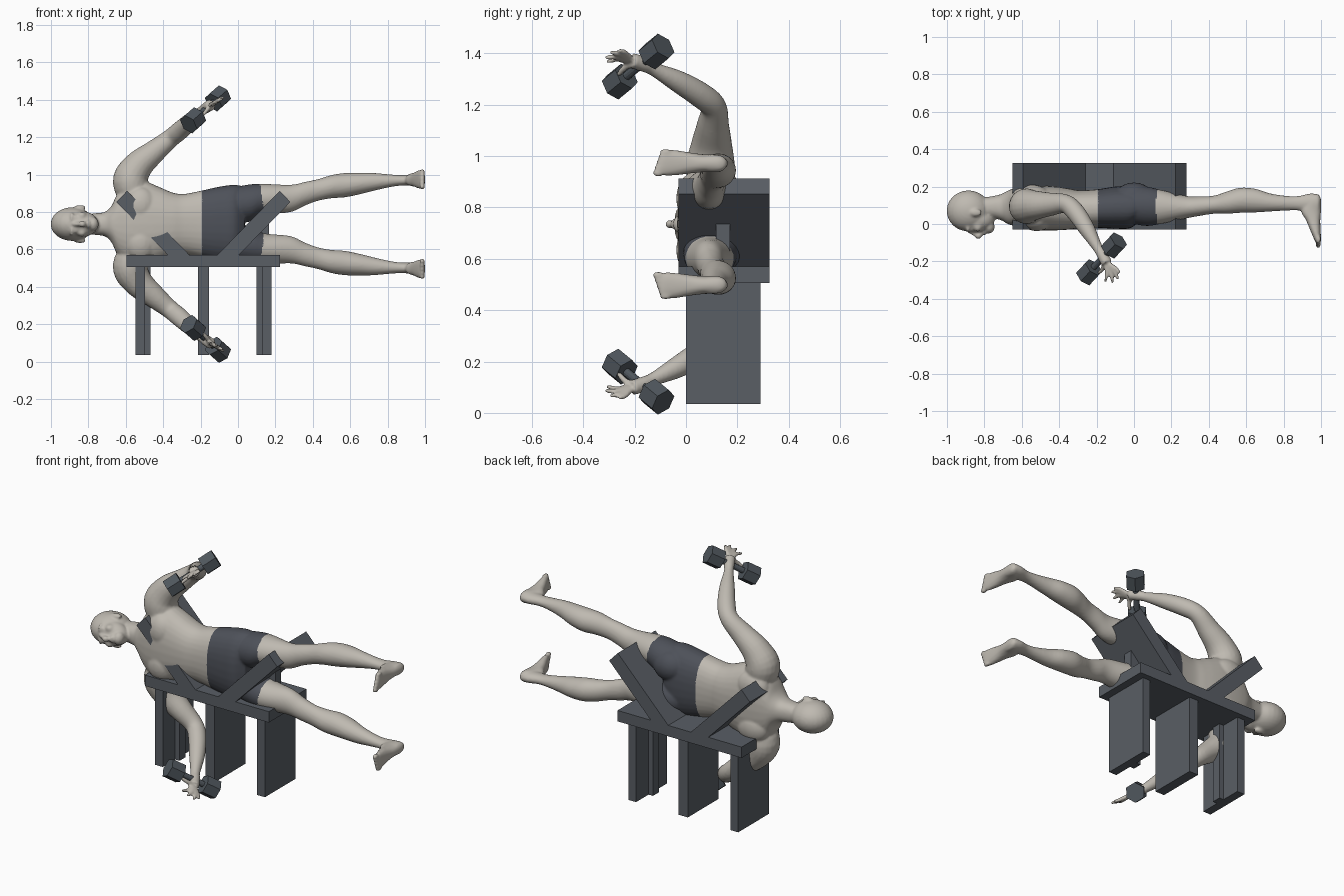
import bpy, bmesh, math
from mathutils import Vector, Matrix

if "Cube" in bpy.data.objects:
    bpy.data.objects.remove(bpy.data.objects["Cube"])

MID = 0.735  # height of the body's plane of symmetry


def material(name, rgb):
    m = bpy.data.materials.new(name)
    m.use_nodes = True
    m.diffuse_color = (*rgb, 1)
    m.node_tree.nodes["Principled BSDF"].inputs["Base Color"].default_value = (*rgb, 1)
    return m


SKIN = material("pale skin", (0.52, 0.49, 0.44))
SHORTS = material("dark shorts", (0.075, 0.082, 0.1))
BENCH = material("slate bench", (0.1, 0.112, 0.13))
IRON = material("iron grey", (0.08, 0.095, 0.11))


def add_object(name, bm, mat):
    me = bpy.data.meshes.new(name)
    bmesh.ops.recalc_face_normals(bm, faces=bm.faces)
    bm.to_mesh(me)
    bm.free()
    me.materials.append(mat)
    ob = bpy.data.objects.new(name, me)
    bpy.context.collection.objects.link(ob)
    return ob


def resample(rows, steps=5):
    """Catmull-Rom curve through rows of numbers."""
    out = []
    for i in range(len(rows) - 1):
        a, b, c, d = (rows[min(max(i + k, 0), len(rows) - 1)] for k in (-1, 0, 1, 2))
        for s in range(steps):
            t = s / steps
            out.append([q + t / 2 * (r - p + t * (2 * p - 5 * q + 4 * r - w + t * (3 * (q - r) + w - p)))
                        for p, q, r, w in zip(a, b, c, d)])
    return out + [list(rows[-1])]


def loft(bm, stations, n=32, power=2.0):
    """Skin superellipse rings given as (centre, half axis, half axis)."""
    rings = []
    for c, u, v in stations:
        ring = []
        for k in range(n):
            co, si = math.cos(math.tau * k / n), math.sin(math.tau * k / n)
            p, q = (math.copysign(abs(w) ** (2 / power), w) for w in (co, si))
            ring.append(bm.verts.new(c + u * p + v * q))
        rings.append(ring)
    for a, b in zip(rings, rings[1:]):
        for k in range(n):
            bm.faces.new((a[k], a[k - 1], b[k - 1], b[k]))
    bm.faces.new(rings[0])
    bm.faces.new(rings[-1][::-1])


def along_x(bm, rows, power=2.0):
    """Rows: x, front y, back y, centre z, half width z."""
    loft(bm, [(Vector((x, (f + b) / 2, z)), Vector((0, (b - f) / 2, 0)), Vector((0, 0, w)))
              for x, f, b, z, w in resample(rows)], power=power)


def tube(bm, rows, n=20):
    """Rows: x, y, z, radius."""
    pts = resample(rows)
    st = []
    for i, p in enumerate(pts):
        t = Vector(pts[min(i + 1, len(pts) - 1)][:3]) - Vector(pts[max(i - 1, 0)][:3])
        u = t.cross(Vector((1, -1, -0.5))).normalized()
        st.append((Vector(p[:3]), u * p[3], t.cross(u).normalized() * p[3]))
    loft(bm, st, n)


def blob(bm, c, r):
    m = Matrix.Translation(c) @ Matrix.Diagonal((*r, 1))
    bmesh.ops.create_uvsphere(bm, u_segments=24, v_segments=16, radius=1, matrix=m)


# One side of the body: leg, foot, arm, hand and paired forms
bm = bmesh.new()
along_x(bm, [(-.05, .01, .19, .10, .09), (.06, -.01, .2, .112, .1), (.14, .0, .183, .132, .083),
             (.28, .03, .15, .137, .073), (.36, .045, .148, .163, .063), (.43, .055, .152, .183, .058),
             (.5, .055, .175, .2, .062), (.57, .06, .194, .208, .065), (.65, .062, .188, .217, .058),
             (.73, .067, .163, .226, .047), (.82, .072, .15, .232, .033), (.88, .072, .15, .234, .028),
             (.94, .06, .163, .236, .032), (.985, .05, .16, .238, .034)])
# Foot rows: y, upper x, sole x, centre z, half width z
foot = [(.155, .965, .99, .236, .018), (.13, .93, 1, .236, .033), (.07, .895, 1, .237, .035),
        (.02, .92, .996, .238, .04), (-.04, .945, .998, .239, .049), (-.085, .965, 1, .239, .05),
        (-.1, .975, .998, .239, .04)]
loft(bm, [(Vector(((a + b) / 2, y, z)), Vector(((b - a) / 2, 0, 0)), Vector((0, 0, w)))
          for y, a, b, z, w in resample(foot)], power=2.4)
for i in range(5):
    blob(bm, (.985, -.108 + .007 * i, .199 + .021 * i), (.014, .022, .014 - .001 * i))
tube(bm, [(-.53, .09, .12, .08), (-.575, .095, .225, .095), (-.535, .1, .31, .08), (-.45, .105, .385, .063),
          (-.365, .108, .455, .05), (-.31, .06, .5, .05), (-.25, -.03, .555, .043), (-.195, -.125, .603, .027),
          (-.17, -.165, .622, .029), (-.145, -.21, .638, .03)])
for tip, r in [((-.075, -.262, .678), .01), ((-.085, -.295, .668), .011), ((-.115, -.315, .648), .011),
               ((-.155, -.31, .632), .01), ((-.19, -.265, .58), .012)]:
    base = Vector((-.15, -.2, .634)).lerp(Vector(tip), .2)
    knuckle = base.lerp(Vector(tip), .5) + Vector((.008, 0, .008))
    tube(bm, [(*base, r * 1.2), (*knuckle, r * 1.05), (*tip, r * .8)], 12)
blob(bm, (-.52, .03, .1), (.09, .068, .1))       # chest
blob(bm, (.0, .14, .095), (.105, .082, .09))     # buttock
blob(bm, (-.55, .15, .12), (.1, .06, .09))       # shoulder blade
blob(bm, (-.845, .06, .09), (.032, .02, .011))   # ear
blob(bm, (-.868, -.025, .032), (.013, .016, .018))  # eye
blob(bm, (-.888, -.022, .03), (.012, .022, .034))   # brow
blob(bm, (-.835, -.012, .045), (.025, .03, .022))   # cheek

# Mirror to the other side
dup = bmesh.ops.duplicate(bm, geom=bm.verts[:] + bm.edges[:] + bm.faces[:])["geom"]
for g in dup:
    if isinstance(g, bmesh.types.BMVert):
        g.co.z = -g.co.z

# Torso and neck
along_x(bm, [(-.82, .04, .14, 0, .05), (-.76, .032, .148, 0, .058), (-.71, .02, .16, 0, .066),
             (-.675, 0, .178, 0, .1), (-.64, -.01, .19, 0, .17), (-.58, -.028, .2, 0, .215),
             (-.5, -.034, .205, 0, .228), (-.42, -.034, .2, 0, .198), (-.35, -.03, .19, 0, .169),
             (-.29, -.022, .18, 0, .161), (-.2, -.02, .185, 0, .178), (-.1, -.025, .2, 0, .2),
             (-.02, -.022, .2, 0, .21), (.035, .02, .17, 0, .2)], 2.3)
# Head and face
blob(bm, (-.885, .07, 0), (.117, .11, .09))
blob(bm, (-.845, .022, 0), (.1, .068, .071))
blob(bm, (-.775, -.015, 0), (.03, .036, .038))
blob(bm, (-.8, -.042, 0), (.013, .018, .024))
tube(bm, [(-.88, -.04, 0, .01), (-.85, -.055, 0, .012), (-.832, -.064, 0, .017), (-.822, -.05, 0, .014)])
bmesh.ops.translate(bm, verts=bm.verts, vec=(0, 0, MID))

# Fuse the forms into one smooth skin
body = add_object("body", bm, SKIN)
fuse = body.modifiers.new("fuse", "REMESH")
fuse.mode = "VOXEL"
fuse.voxel_size = 0.007
relax = body.modifiers.new("relax", "SMOOTH")
relax.factor = 0.5
relax.iterations = 5
fused = bpy.data.meshes.new_from_object(body.evaluated_get(bpy.context.evaluated_depsgraph_get()))
body.modifiers.clear()
body.data = fused
fused.materials.clear()
fused.materials.append(SKIN)
fused.materials.append(SHORTS)
for p in fused.polygons:
    p.use_smooth = True
    x, y, z = p.center
    p.material_index = int(-.19 < x < .135 - .15 * max(0, abs(z - MID) - .1) and abs(z - MID) < .3)


# Dumbbells with six-sided heads
def rod(bm, a, b, r, n):
    d = b - a
    m = Matrix.Translation((a + b) / 2) @ d.to_track_quat("Z", "Y").to_matrix().to_4x4()
    bmesh.ops.create_cone(bm, cap_ends=True, segments=n, radius1=r, radius2=r, depth=d.length, matrix=m)


for side, name in ((1, "right_dumbbell"), (-1, "left_dumbbell")):
    a = Vector((-.107, -.115, MID + side * .672))
    b = Vector((-.24, -.258, MID + side * .555))
    half = (b - a).normalized() * .042
    bm = bmesh.new()
    rod(bm, a, b, .017, 12)
    for c in (a, b):
        rod(bm, c - half, c + half, .056, 6)
    add_object(name, bm, IRON)


# Bench from boards
def box(name, x0, x1, y0, y1, z0, z1):
    prism(name, [(x0, z0), (x1, z0), (x1, z1), (x0, z1)], y0, y1)


def prism(name, outline, y0, y1):
    bm = bmesh.new()
    face = bm.faces.new([bm.verts.new((x, y0, z)) for x, z in outline])
    top = bmesh.ops.extrude_face_region(bm, geom=[face])["geom"]
    bmesh.ops.translate(bm, vec=(0, y1 - y0, 0), verts=[g for g in top if isinstance(g, bmesh.types.BMVert)])
    add_object(name, bm, BENCH)


CX = -.185  # bench centre
box("seat", CX - .41, CX + .41, -.03, .325, .505, .57)
box("middle_leg", CX - .03, CX + .03, 0, .29, .035, .51)
for s, side in ((1, "left"), (-1, "right")):
    def at(d):
        return CX + s * d
    box(side + "_leg", at(.312), at(.363), 0, .29, .035, .51)
    box(side + "_leg_rib", at(.283), at(.313), .117, .172, .035, .51)
    box(side + "_brace", at(.29), at(.35), .117, .172, .56, .735)
    prism(side + "_slanted_board", [(at(.07), .565), (at(.185), .565), (at(.465), .853), (at(.408), .913)],
          -.03, .325)
